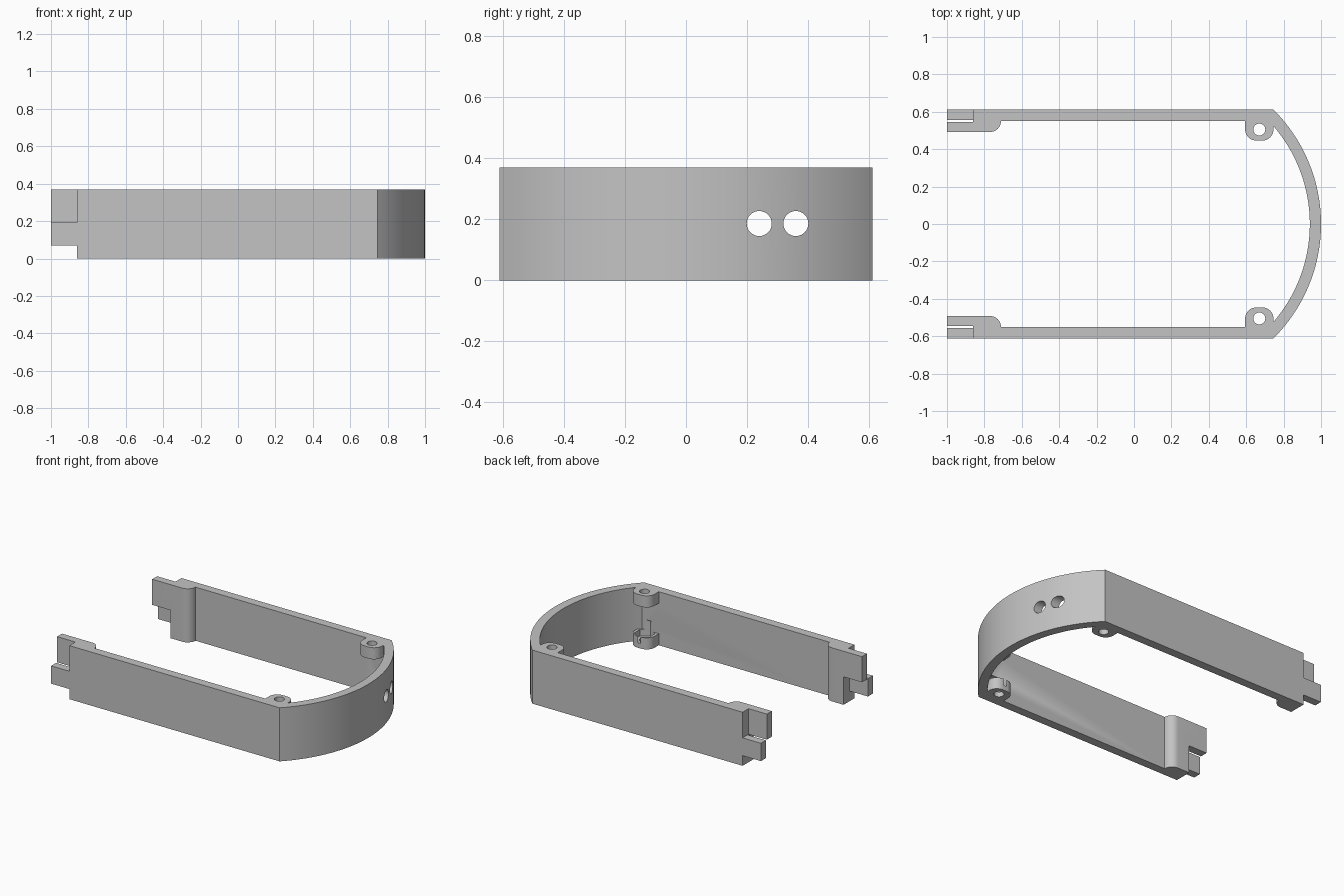
import bpy, bmesh
from math import sin, cos, pi, asin, radians

cube = bpy.data.objects.get("Cube")
if cube:
    bpy.data.objects.remove(cube, do_unlink=True)

H = 0.37                      # frame height
W, WALL_IN = 0.611, 0.551     # outer and inner wall faces
PAD_IN = 0.492                # inner face of the thick end pads
CX, R_OUT, R_IN = 0.138, 0.862, 0.802   # curved end
BOSS_X, BOSS_Y = 0.67, 0.505  # screw position
STEP_Z = 0.193                # height where the end tongues swap sides

grey = bpy.data.materials.new("plain grey")
grey.use_nodes = True
grey.diffuse_color = (0.55, 0.55, 0.55, 1)
grey.node_tree.nodes["Principled BSDF"].inputs["Base Color"].default_value = (0.55, 0.55, 0.55, 1)


def arc(cx, cy, r, a0, a1, n):
    return [(cx + r * cos(a0 + (a1 - a0) * i / n), cy + r * sin(a0 + (a1 - a0) * i / n))
            for i in range(n + 1)]


def prism(name, outline, lo, hi, along_x=False):
    """Extrude an outline along z, or a (y, z) outline along x."""
    bm = bmesh.new()
    place = (lambda a, b: (lo, a, b)) if along_x else (lambda a, b: (a, b, lo))
    face = bm.faces.new([bm.verts.new(place(a, b)) for a, b in outline])
    moved = bmesh.ops.extrude_face_region(bm, geom=[face])["geom"]
    shift = (hi - lo, 0, 0) if along_x else (0, 0, hi - lo)
    bmesh.ops.translate(bm, vec=shift, verts=[v for v in moved if isinstance(v, bmesh.types.BMVert)])
    bmesh.ops.recalc_face_normals(bm, faces=bm.faces)
    mesh = bpy.data.meshes.new(name)
    bm.to_mesh(mesh)
    bm.free()
    mesh.materials.append(grey)
    obj = bpy.data.objects.new(name, mesh)
    bpy.context.collection.objects.link(obj)
    return obj


def combine(target, tool, operation):
    mod = target.modifiers.new("boolean", 'BOOLEAN')
    mod.operation, mod.solver, mod.object = operation, 'EXACT', tool
    bpy.context.view_layer.objects.active = target
    bpy.ops.object.modifier_apply(modifier=mod.name)
    bpy.data.objects.remove(tool, do_unlink=True)


def rect(x0, x1, y0, y1):
    return [(x0, y0), (x1, y0), (x1, y1), (x0, y1)]


def flip(outline, side):
    return [(x, y * side) for x, y in outline]


# U-shaped wall with a curved end and rounded end pads
a_out, a_in = asin(W / R_OUT), asin(WALL_IN / R_IN)
pad = [(-1, PAD_IN)] + arc(-0.77, WALL_IN, WALL_IN - PAD_IN, -pi / 2, 0, 10)
outline = [(-1, -W)] + arc(CX, 0, R_OUT, -a_out, a_out, 48) + [(-1, W)]
outline += pad + arc(CX, 0, R_IN, a_in, -a_in, 48) + flip(pad[::-1], -1)
frame = prism("curved_frame", outline, 0, H)

boss = ([(0.594, 0.58)] + arc(0.654, 0.506, 0.06, pi, 1.5 * pi, 10)
        + arc(0.686, 0.506, 0.06, 1.5 * pi, 2 * pi, 10) + [(0.746, 0.58)])
for side in (1, -1):
    # Screw bosses at the top and bottom of each corner
    for lo, hi in ((0, 0.08), (H - 0.08, H)):
        combine(frame, prism("screw_boss", flip(boss, side), lo, hi), 'UNION')
    # Nut pocket in the lower boss, then the screw hole
    pocket = arc(BOSS_X, BOSS_Y, 0.065, pi / 2, pi / 2 + 2 * pi, 6)[:-1]
    combine(frame, prism("nut_pocket", flip(pocket, side), 0.035, 0.15), 'DIFFERENCE')
    hole = arc(BOSS_X, BOSS_Y, 0.032, 0, 2 * pi, 32)[:-1]
    combine(frame, prism("screw_hole", flip(hole, side), -0.1, H + 0.1), 'DIFFERENCE')
    # Offset tongues: low outer one and high inner one, with a thin gap
    for y0, y1, lo, hi in ((0.546, 0.7, STEP_Z, 0.5),
                           (0.4, 0.557, -0.1, STEP_Z),
                           (0.4, 0.7, -0.1, 0.07)):
        notch = prism("tongue_notch", flip(rect(-1.1, -0.86, y0, y1), side), lo, hi)
        combine(frame, notch, 'DIFFERENCE')

# Pair of round ports through the curved end
for y in (0.24, 0.36):
    port = arc(y, 0.186, 0.041, 0, 2 * pi, 32)[:-1]
    combine(frame, prism("port", port, 0.78, 1.1, along_x=True), 'DIFFERENCE')

bpy.ops.object.select_all(action='DESELECT')
frame.select_set(True)
bpy.context.view_layer.objects.active = frame
bpy.ops.object.shade_smooth_by_angle(angle=radians(30))
